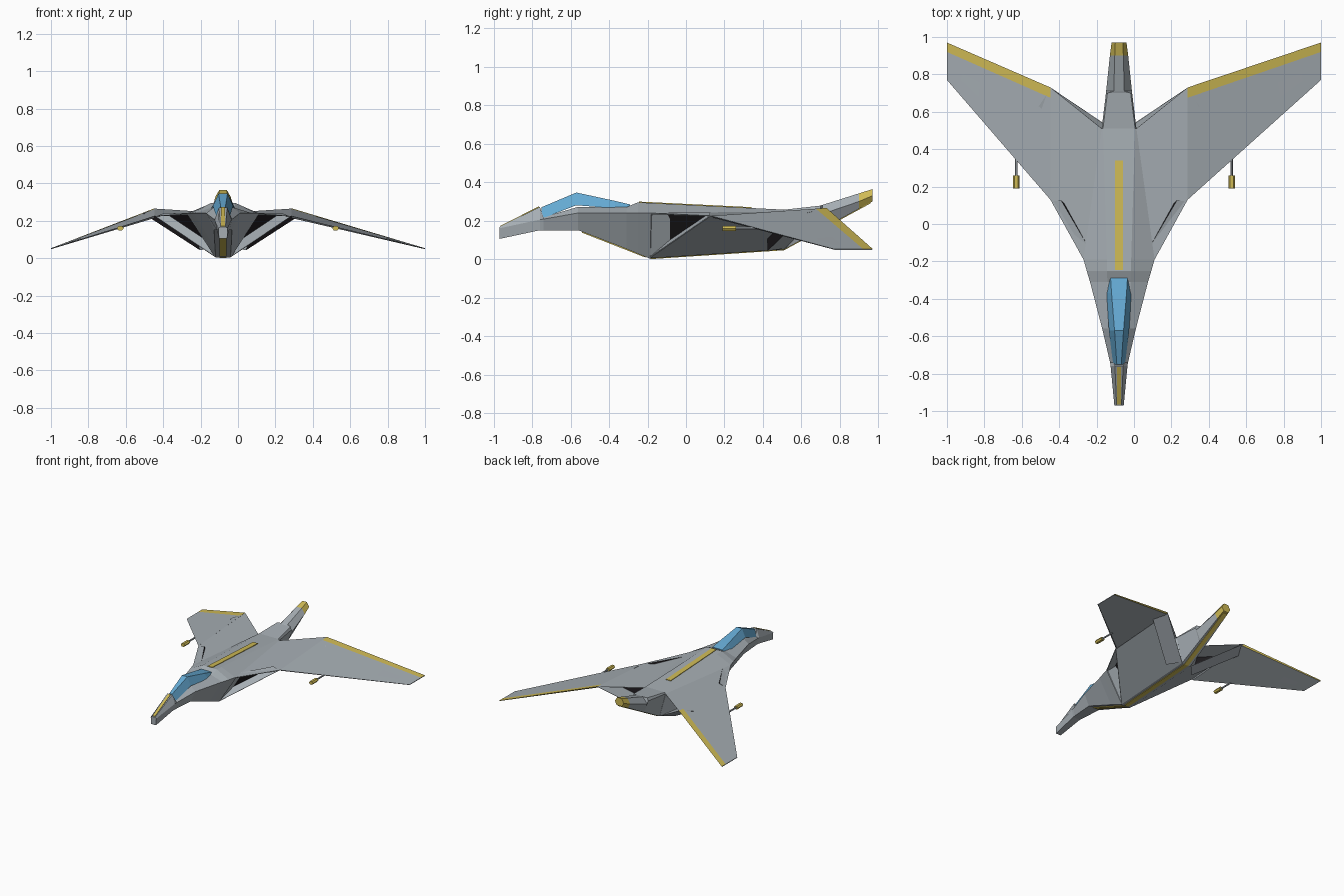
import bpy, bmesh
from mathutils import Vector

if "Cube" in bpy.data.objects:
    bpy.data.objects.remove(bpy.data.objects["Cube"])

AXIS = -0.08   # fuselage centre line; the right wing is a little longer


def material(name, rgb):
    m = bpy.data.materials.new(name)
    m.diffuse_color = (*rgb, 1)
    m.use_nodes = True
    m.node_tree.nodes["Principled BSDF"].inputs["Base Color"].default_value = m.diffuse_color
    return m


GREY = material("hull grey", (0.38, 0.42, 0.45))
YELLOW = material("marking yellow", (0.62, 0.49, 0.09))
BLUE = material("canopy blue", (0.13, 0.40, 0.65))
BLACK = material("duct black", (0.012, 0.01, 0.012))


def loft(sections):
    """Closed solid through rings of equal point count."""
    bm = bmesh.new()
    rings = [[bm.verts.new(p) for p in s] for s in sections]
    n = len(rings[0])
    for a, b in zip(rings, rings[1:]):
        for i in range(n):
            j = (i + 1) % n
            bm.faces.new((a[i], a[j], b[j], b[i]))
    ends = [bm.faces.new(rings[0]), bm.faces.new(rings[-1])]
    bmesh.ops.recalc_face_normals(bm, faces=bm.faces)
    return bm, ends


def finish(name, bm, *mats):
    me = bpy.data.meshes.new(name)
    bm.to_mesh(me)
    bm.free()
    for m in mats:
        me.materials.append(m)
    ob = bpy.data.objects.new(name, me)
    bpy.context.collection.objects.link(ob)
    return ob


def symmetric(y, half):
    """Ring from (half width, height) pairs listed from top to bottom."""
    return ([(AXIS + w, y, z) for w, z in half] +
            [(AXIS - w, y, z) for w, z in reversed(half)])


def stripe(name, path, w, t=0.004):
    """Thin yellow plate along a centre line of (y, z) points."""
    bm, _ = loft([symmetric(y, [(w, z + t), (w, z - t)]) for y, z in path])
    finish(name, bm, YELLOW)


# Fuselage: y, top half width, top z, shoulder half width, z, keel half width, z
stations = [
    (-0.97, .013, .167, .025, .160, .022, .105),
    (-0.76, .022, .272, .045, .205, .032, .150),
    (-0.74, .030, .218, .048, .208, .034, .150),
    (-0.56, .050, .272, .090, .240, .048, .150),
    (-0.31, .062, .270, .155, .240, .043, .053),
    (-0.25, .065, .295, .173, .240, .041, .028),
    (-0.19, .065, .292, .190, .240, .040, .004),
    (0.51, .086, .257, .093, .247, .040, .050),
    (0.70, .062, .278, .070, .255, .035, .153),
    (0.71, .028, .282, .069, .235, .035, .158),
    (0.90, .023, .342, .049, .300, .027, .262),
    (0.97, .020, .364, .040, .330, .023, .300),
]
bm, _ = loft([symmetric(y, [(a, b), (c, d), (e, f)])
              for y, a, b, c, d, e, f in stations])
for f in bm.faces:                      # painted tail end
    if f.calc_center_median().y > 0.91:
        f.material_index = 1
finish("fuselage", bm, GREY, YELLOW)

# Canopy
glass = [(-0.75, .012, .270, .032, .210), (-0.57, .024, .346, .054, .280),
         (-0.37, .040, .303, .066, .264), (-0.29, .045, .284, .048, .268)]
bm, _ = loft([symmetric(y, [(a, b), (c, d)]) for y, a, b, c, d in glass])
finish("canopy", bm, BLUE)

# Painted stripes
stripe("back_stripe", [(-0.245, .295), (0.34, .266)], .021)
stripe("nose_stripe", [(-0.965, .169), (-0.765, .270)], .010)
stripe("chin_stripe", [(-0.54, .141), (-0.21, .012)], .018)
stripe("keel_stripe", [(-0.185, .004), (0.51, .050), (0.96, .294)], .018)

for side, s, tip_x in (("left", -1, -1.0), ("right", 1, 1.0)):
    root_x = AXIS + s * 0.367

    # Inner wing with intake duct: triangular prism with recessed open ends
    front = [(AXIS + s * .19, -.19, .24), (AXIS + s * .04, -.19, .004),
             (root_x, .13, .225)]
    rear = [(AXIS + s * .093, .51, .247), (AXIS + s * .04, .51, .05),
            (root_x, .73, .265)]
    bm, ends = loft([front, rear])
    for face, rim, taper, depth in ((ends[0], .012, .020, -.05),
                                    (ends[1], .006, .010, -.12)):
        bmesh.ops.inset_individual(bm, faces=[face], thickness=rim)
        bmesh.ops.inset_individual(bm, faces=[face], thickness=taper, depth=depth)
        face.material_index = 1
    finish(side + "_intake_wing", bm, GREY, BLACK)

    # Outer wing: top leading edge, stripe line, trailing edge, then underside
    root = [(root_x, .13, .225), (root_x, .675, .262), (root_x, .73, .266),
            (root_x, .72, .255), (root_x, .145, .214)]
    tip = [(tip_x, .77, .052), (tip_x, .92, .053), (tip_x, .97, .053),
           (tip_x, .965, .048), (tip_x, .775, .048)]
    bm, _ = loft([root, tip])
    bm.faces.ensure_lookup_table()
    bm.faces[1].material_index = 1      # trailing edge stripe
    bm.faces[2].material_index = 1
    finish(side + "_outer_wing", bm, GREY, YELLOW)

    # Wing gun on the leading edge
    p = Vector(root[0]).lerp(Vector(tip[0]), 0.33)
    for part, y0, y1, w, h, mat in (("barrel", .19, .26, .018, .013, YELLOW),
                                    ("mount", .25, .37, .006, .006, GREY)):
        bm, _ = loft([[(p.x + a * w, y, .160 + b * h)
                       for a, b in ((-1, 0), (-.5, 1), (.5, 1),
                                    (1, 0), (.5, -1), (-.5, -1))]
                      for y in (y0, y1)])
        finish(side + "_gun_" + part, bm, mat)
